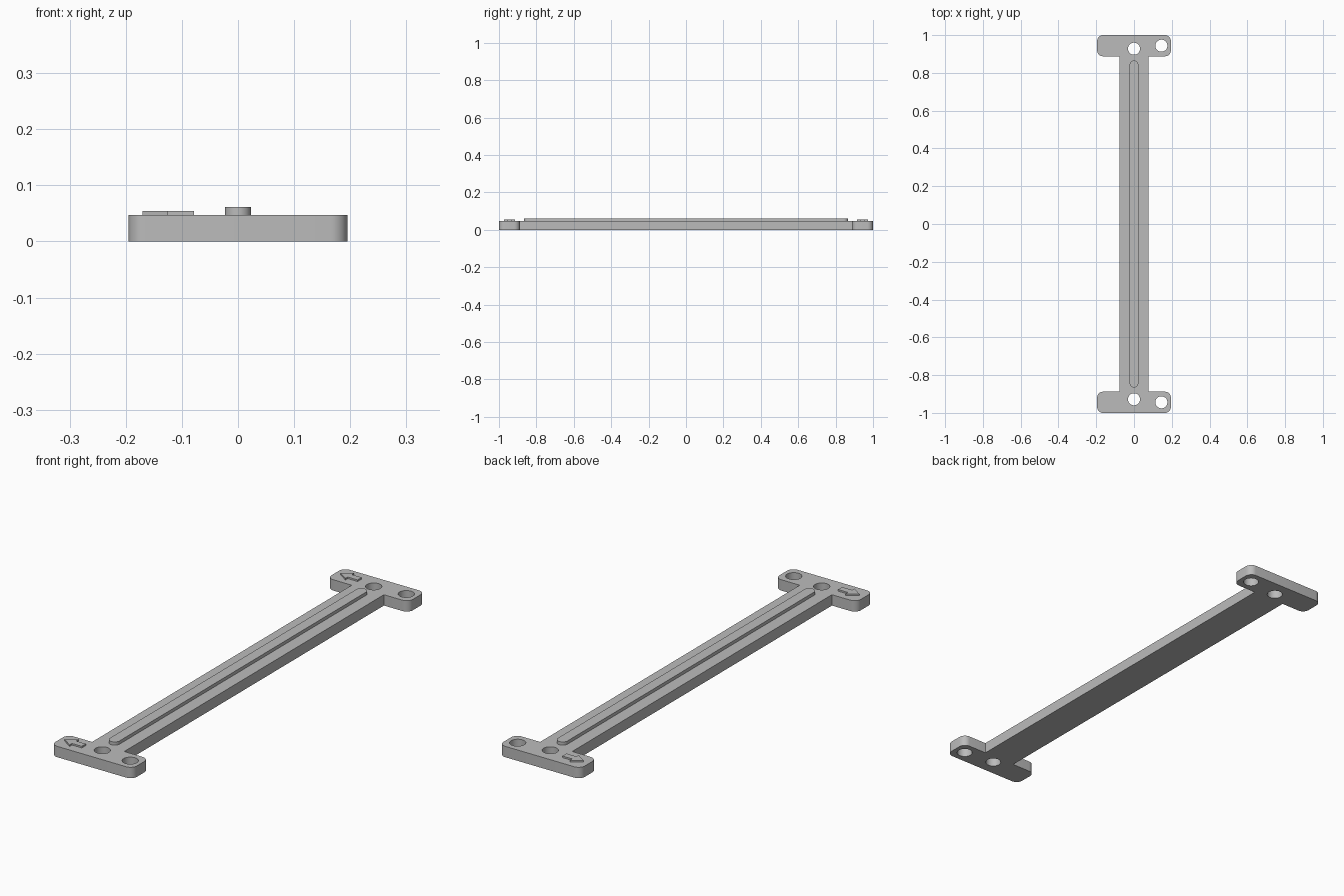
import bpy, bmesh
from math import sin, cos, pi, radians
from mathutils import Vector

cube = bpy.data.objects.get("Cube")
if cube:
    bpy.data.objects.remove(cube, do_unlink=True)

grey = bpy.data.materials.new("plain grey")
grey.use_nodes = True
grey.diffuse_color = (0.5, 0.5, 0.5, 1)
grey.node_tree.nodes["Principled BSDF"].inputs["Base Color"].default_value = (0.5, 0.5, 0.5, 1)

THICK = 0.047          # plate thickness
HALF_W, HALF_L = 0.195, 1.0
BAR_W = 0.077          # half width of the bar
HEAD_Y = 0.888         # inner edge of the end heads
ROUND = 0.03           # corner radius


def arc(cx, cy, r, start, end, steps):
    """Points on an arc, angles in degrees."""
    angles = [radians(start + (end - start) * i / steps) for i in range(steps + 1)]
    return [(cx + r * cos(a), cy + r * sin(a)) for a in angles]


def circle(cx, cy, r, steps=40):
    return arc(cx, cy, r, 0, 360, steps)[:-1]


def extrude_outline(name, loops, z0, z1):
    """Solid from an outer loop plus optional hole loops."""
    bm = bmesh.new()
    edges = []
    for loop in loops:
        verts = [bm.verts.new((x, y, z0)) for x, y in loop]
        edges += [bm.edges.new((v, verts[i - 1])) for i, v in enumerate(verts)]
    bmesh.ops.triangle_fill(bm, edges=edges, use_beauty=True, normal=Vector((0, 0, 1)))
    result = bmesh.ops.extrude_face_region(bm, geom=bm.faces[:])
    top = [g for g in result["geom"] if isinstance(g, bmesh.types.BMVert)]
    bmesh.ops.translate(bm, verts=top, vec=(0, 0, z1 - z0))
    bmesh.ops.recalc_face_normals(bm, faces=bm.faces[:])
    mesh = bpy.data.meshes.new(name)
    bm.to_mesh(mesh)
    bm.free()
    mesh.materials.append(grey)
    obj = bpy.data.objects.new(name, mesh)
    bpy.context.collection.objects.link(obj)
    bpy.ops.object.select_all(action="DESELECT")
    obj.select_set(True)
    bpy.context.view_layer.objects.active = obj
    bpy.ops.object.shade_smooth_by_angle(angle=radians(30))
    return obj


# Plate: bar with a rounded head at each end, outlined by turning one half
cx, outer, inner = HALF_W - ROUND, HALF_L - ROUND, HEAD_Y + ROUND
half = [(BAR_W, HEAD_Y)]
half += arc(cx, inner, ROUND, -90, 0, 8) + arc(cx, outer, ROUND, 0, 90, 8)
half += arc(-cx, outer, ROUND, 90, 180, 8) + arc(-cx, inner, ROUND, 180, 270, 8)
half += [(-BAR_W, HEAD_Y)]
outline = half + [(-x, -y) for x, y in half]

# Screw holes, mirrored front to back
holes = [circle(x, side * y, 0.032) for side in (1, -1) for x, y in ((0, 0.928), (0.145, 0.944))]
extrude_outline("plate", [outline] + holes, 0, THICK)

# Raised rib with round ends
RIB_R, RIB_Y = 0.023, 0.843
rib = arc(0, RIB_Y, RIB_R, 0, 180, 20) + arc(0, -RIB_Y, RIB_R, 180, 360, 20)
extrude_outline("rib", [rib], THICK - 0.002, 0.061)

# Raised arrows pointing to the right side
upper = [(-0.125, 0.03), (-0.125, 0.014), (-0.078, 0.014)]
arrow = [(-0.17, 0)] + upper + [(x, -y) for x, y in reversed(upper)]
for name, y0 in (("front_arrow", -0.943), ("back_arrow", 0.943)):
    extrude_outline(name, [[(x, y + y0) for x, y in arrow]], THICK - 0.002, 0.054)
